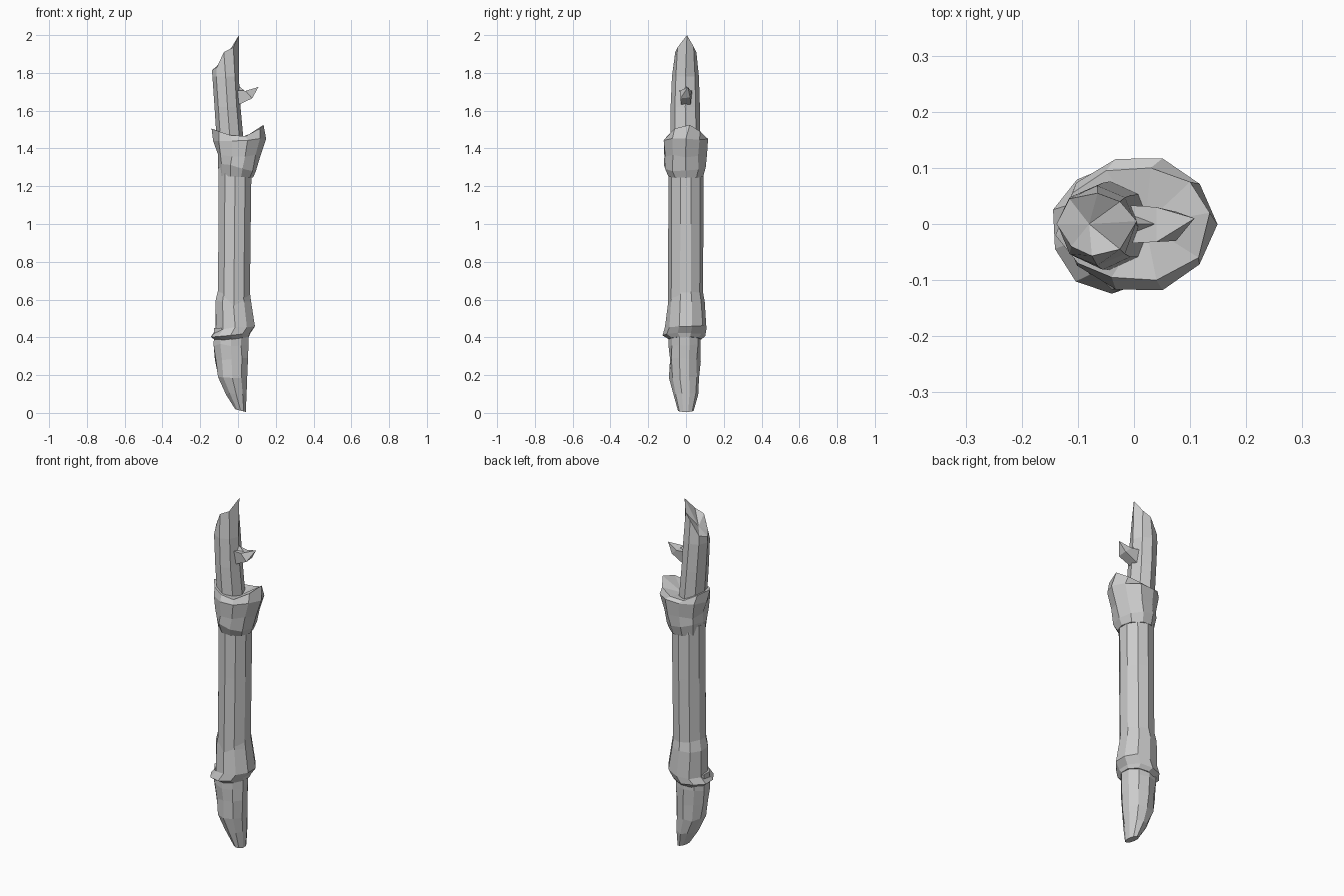
import bpy, bmesh, random
from math import cos, sin, pi

random.seed(4)


def ring(x0, x1, y0, y1, z, n=10, tilt=0.0, jit=0.0, turn=0.5):
    """Oval ring filling the given x and y limits; tilt raises z along +x."""
    cx, cy, rx, ry = (x0 + x1) / 2, (y0 + y1) / 2, (x1 - x0) / 2, (y1 - y0) / 2
    pts = []
    for i in range(n):
        a = 2 * pi * (i + turn) / n
        k = 1.02 + random.uniform(-jit, jit)
        x, y = cx + rx * k * cos(a), cy + ry * k * sin(a)
        pts.append((x, y, z + tilt * (x - cx) + random.uniform(-jit, jit) * 0.15))
    return pts


def loft(name, rings, bottom=None, top=None):
    """Skin a stack of rings; ends close flat, or as a fan to a given point."""
    bm = bmesh.new()
    rows = [[bm.verts.new(p) for p in r] for r in rings]
    n = len(rows[0])
    for a, b in zip(rows, rows[1:]):
        for i in range(n):
            j = (i + 1) % n
            bm.faces.new((a[i], a[j], b[j], b[i]))
    for row, point in ((rows[0], bottom), (rows[-1], top)):
        if point:
            c = bm.verts.new(point)
            for i in range(n):
                bm.faces.new((row[i], row[(i + 1) % n], c))
        else:
            bm.faces.new(row)
    bmesh.ops.recalc_face_normals(bm, faces=bm.faces)
    me = bpy.data.meshes.new(name)
    bm.to_mesh(me)
    bm.free()
    ob = bpy.data.objects.new(name, me)
    bpy.context.collection.objects.link(ob)
    return ob


# Chiselled wooden point at the foot
loft("foot_point", [
    ring(-0.015, 0.042, -0.042, 0.04, 0.012, tilt=-0.25),
    ring(-0.065, 0.046, -0.065, 0.062, 0.10, jit=0.03),
    ring(-0.11, 0.05, -0.085, 0.07, 0.19, jit=0.05),
    ring(-0.122, 0.053, -0.088, 0.072, 0.28, jit=0.07),
    ring(-0.132, 0.056, -0.092, 0.076, 0.36, jit=0.04),
    ring(-0.13, 0.056, -0.09, 0.076, 0.45),
])

# Lower knuckle, a flared band around the shaft
loft("lower_knuckle", [
    ring(-0.115, 0.06, -0.09, 0.08, 0.39, tilt=0.15),
    ring(-0.145, 0.066, -0.12, 0.10, 0.41, tilt=0.1, jit=0.03),
    ring(-0.12, 0.09, -0.108, 0.105, 0.45, tilt=0.12, jit=0.03),
    ring(-0.12, 0.07, -0.095, 0.095, 0.59, jit=0.03),
    ring(-0.108, 0.064, -0.088, 0.086, 0.65),
])

# Straight faceted shaft
loft("shaft", [
    ring(-0.11, 0.064, -0.095, 0.088, 0.50),
    ring(-0.106, 0.07, -0.092, 0.09, 1.0),
    ring(-0.105, 0.074, -0.092, 0.09, 1.30),
])

# Upper collar with an uneven, sunken rim
rim = [(0.135, 0.02, 1.525), (0.10, 0.075, 1.49), (0.03, 0.10, 1.465),
       (-0.05, 0.095, 1.46), (-0.11, 0.055, 1.49), (-0.14, -0.02, 1.505),
       (-0.10, -0.07, 1.49), (-0.04, -0.095, 1.47), (0.04, -0.10, 1.465),
       (0.115, -0.06, 1.505)]
loft("upper_collar", [
    ring(-0.10, 0.078, -0.095, 0.093, 1.25, tilt=-0.05, turn=0),
    ring(-0.106, 0.092, -0.115, 0.11, 1.30, tilt=-0.2, jit=0.05, turn=0),
    ring(-0.108, 0.115, -0.117, 0.112, 1.36, jit=0.05, turn=0),
    ring(-0.125, 0.143, -0.123, 0.122, 1.445, tilt=0.03, jit=0.03, turn=0),
    rim,
], top=(0.02, 0.0, 1.45))

# Splintered upper stake, broken to a peak on its right side
peak = [(0.005, 0.005, 2.0), (-0.025, 0.04, 1.94), (-0.065, 0.055, 1.91),
        (-0.115, 0.045, 1.83), (-0.138, 0.0, 1.815), (-0.112, -0.04, 1.83),
        (-0.075, -0.057, 1.91), (-0.025, -0.045, 1.935)]
loft("broken_stake", [
    ring(-0.11, 0.03, -0.08, 0.075, 1.42, n=8, turn=0),
    ring(-0.123, 0.012, -0.08, 0.072, 1.62, n=8, turn=0),
    ring(-0.134, 0.003, -0.073, 0.067, 1.78, n=8, turn=0),
    peak,
], top=(-0.08, 0.0, 1.86))

# Broken twig sticking out to the right
loft("twig_spur", [
    [(-0.03, -0.035, 1.71), (-0.03, 0.035, 1.71), (-0.01, 0.025, 1.625), (-0.01, -0.025, 1.625)],
    [(0.04, -0.032, 1.705), (0.04, 0.03, 1.70), (0.075, 0.022, 1.67), (0.075, -0.03, 1.665)],
], bottom=(-0.03, 0.0, 1.67), top=(0.108, 0.01, 1.725))
# Sliver rising from the twig to the stake
loft("twig_sliver", [
    [(-0.02, -0.03, 1.69), (-0.02, 0.03, 1.69), (0.045, 0.0, 1.695)],
    [(-0.02, -0.01, 1.74), (-0.02, 0.01, 1.74), (0.002, 0.0, 1.735)],
])
